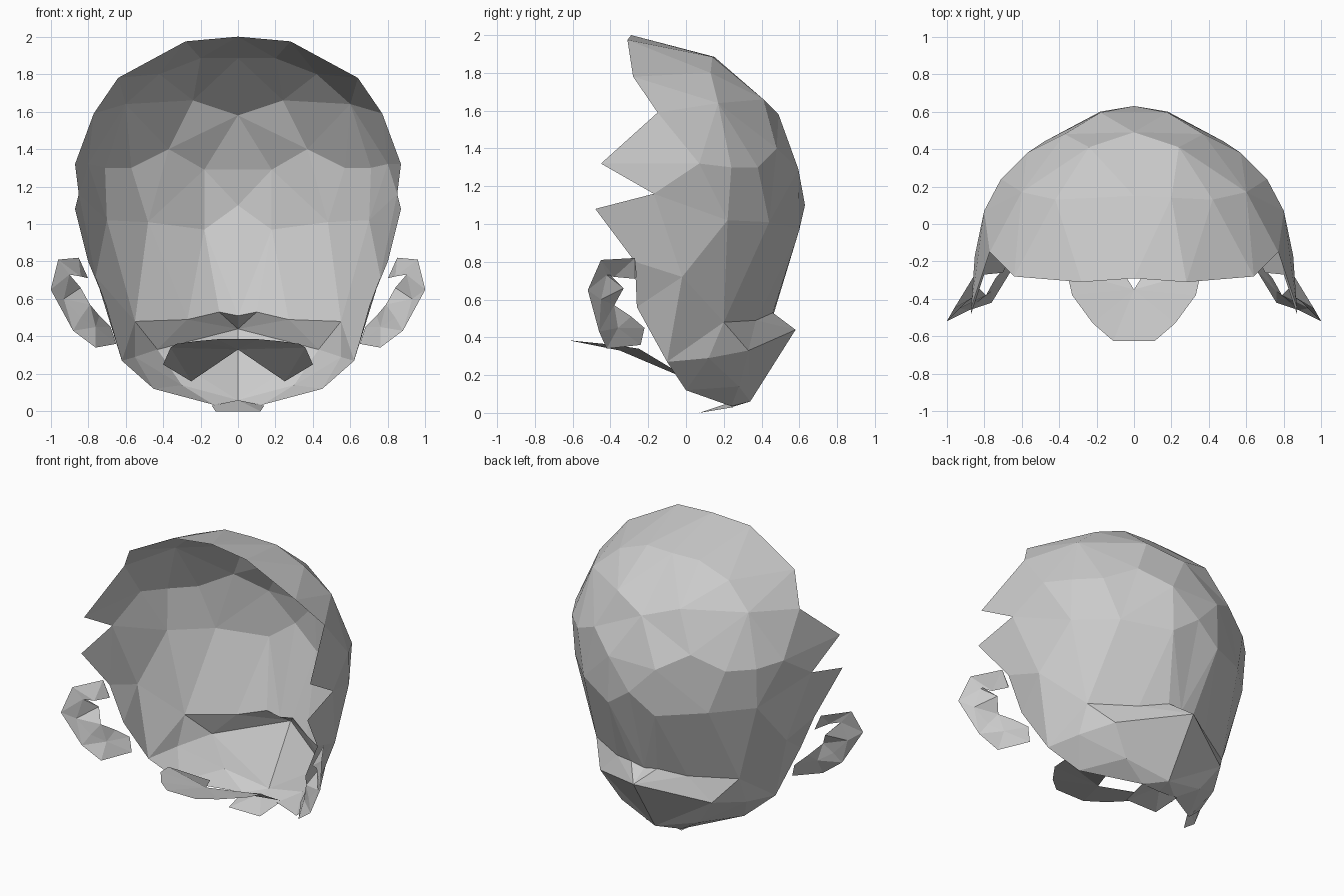
import bpy
import bmesh
from mathutils import Vector

if "Cube" in bpy.data.objects:
    bpy.data.objects.remove(bpy.data.objects["Cube"])

grey = bpy.data.materials.new("light grey")
grey.diffuse_color = (0.6, 0.6, 0.6, 1)
grey.use_nodes = True
grey.node_tree.nodes["Principled BSDF"].inputs["Base Color"].default_value = grey.diffuse_color


def strip(bm, row_a, row_b):
    """Fill between two rows of points, always taking the shorter diagonal."""
    a = [Vector(p) for p in row_a]
    b = [Vector(p) for p in row_b]
    i = j = 0
    while i < len(a) - 1 or j < len(b) - 1:
        step_a = j == len(b) - 1 or (
            i < len(a) - 1
            and (a[i + 1] - b[j]).length <= (a[i] - b[j + 1]).length)
        if step_a:
            tri = (a[i], a[i + 1], b[j])
            i += 1
        else:
            tri = (a[i], b[j + 1], b[j])
            j += 1
        if (tri[1] - tri[0]).cross(tri[2] - tri[0]).length > 1e-5:
            bm.faces.new([bm.verts.new(p) for p in tri])


def mirrored_part(name, row_pairs):
    """Make a faceted sheet from row pairs and mirror it across x = 0."""
    bm = bmesh.new()
    for row_a, row_b in row_pairs:
        strip(bm, row_a, row_b)
    bmesh.ops.remove_doubles(bm, verts=bm.verts, dist=0.002)
    mesh = bpy.data.meshes.new(name)
    bm.to_mesh(mesh)
    bm.free()
    mesh.materials.append(grey)
    obj = bpy.data.objects.new(name, mesh)
    bpy.context.collection.objects.link(obj)
    mod = obj.modifiers.new("mirror", 'MIRROR')
    mod.use_clip = True
    return obj


# Skull shell: rows run from the back centre line round to the open front edge
crown_edge = [(0, -.29, 2.0), (.28, -.31, 1.975), (.64, -.28, 1.78)]
crown = [(0, .15, 1.885), (.2, .14, 1.885), (.42, .13, 1.80), (.64, -.28, 1.78)]
upper = [(0, .49, 1.58), (.24, .41, 1.66), (.60, .17, 1.64), (.77, -.15, 1.59)]
temple = [(0, .595, 1.29), (.18, .595, 1.29), (.37, .48, 1.40), (.57, .38, 1.30),
          (.71, .24, 1.30), (.80, .07, 1.32), (.87, -.45, 1.32)]
middle = [(0, .63, 1.10), (.18, .60, .97), (.48, .44, 1.01), (.70, .22, 1.02),
          (.85, -.17, 1.16)]
nape = [(0, .46, .51), (.10, .46, .53), (.27, .37, .49), (.55, .20, .48),
        (.76, -.02, .72), (.80, -.27, .80), (.87, -.48, 1.08)]
# Projecting fold at the neck, then the rounded underside
fold = [(0, .58, .44), (.43, .33, .33), (.55, .20, .48)]
lower = [(0, .34, .06), (.30, .28, .14), (.55, .12, .29), (.62, -.10, .27),
         (.70, -.26, .56)]
base = [(0, .24, .03), (.13, .24, .035), (.45, 0, .12), (.62, -.10, .27)]
mirrored_part("skull_shell", [
    (crown_edge, crown), (crown, upper), (upper, temple), (temple, middle),
    (middle, nape), (nape[:4], fold), (fold + nape[4:6], lower),
    (lower[:4], base)])

# Small flap under the chin
mirrored_part("base_flap", [
    ([(0, .07, 0), (.12, .07, 0)], [(0, .25, .06), (.14, .25, .03)])])

# Jaw plate with a notched rear edge
jaw_front = [(0, -.625, .385), (.11, -.625, .385), (.22, -.53, .375),
             (.33, -.38, .36), (.36, -.25, .34), (.40, -.10, .25)]
jaw_rear = [(0, -.35, .33), (.25, .05, .16), (.40, -.10, .25)]
mirrored_part("jaw_plate", [(jaw_front, jaw_rear)])

# Ears: a C-shaped rim with a folded inner hollow
rim_outer = [(.81, -.26, .72), (.85, -.27, .82), (.96, -.45, .81), (1.0, -.52, .65),
             (.88, -.46, .43), (.76, -.42, .34), (.65, -.24, .36)]
rim_inner = [(.80, -.27, .71), (.84, -.38, .72), (.90, -.42, .73), (.93, -.45, .60),
             (.84, -.42, .50), (.76, -.36, .45), (.68, -.22, .45)]
hollow = [(.90, -.40, .73), (.84, -.33, .66), (.79, -.38, .57), (.74, -.29, .51),
          (.68, -.22, .45)]
mirrored_part("ears", [(rim_outer, rim_inner), (rim_inner[2:], hollow)])
